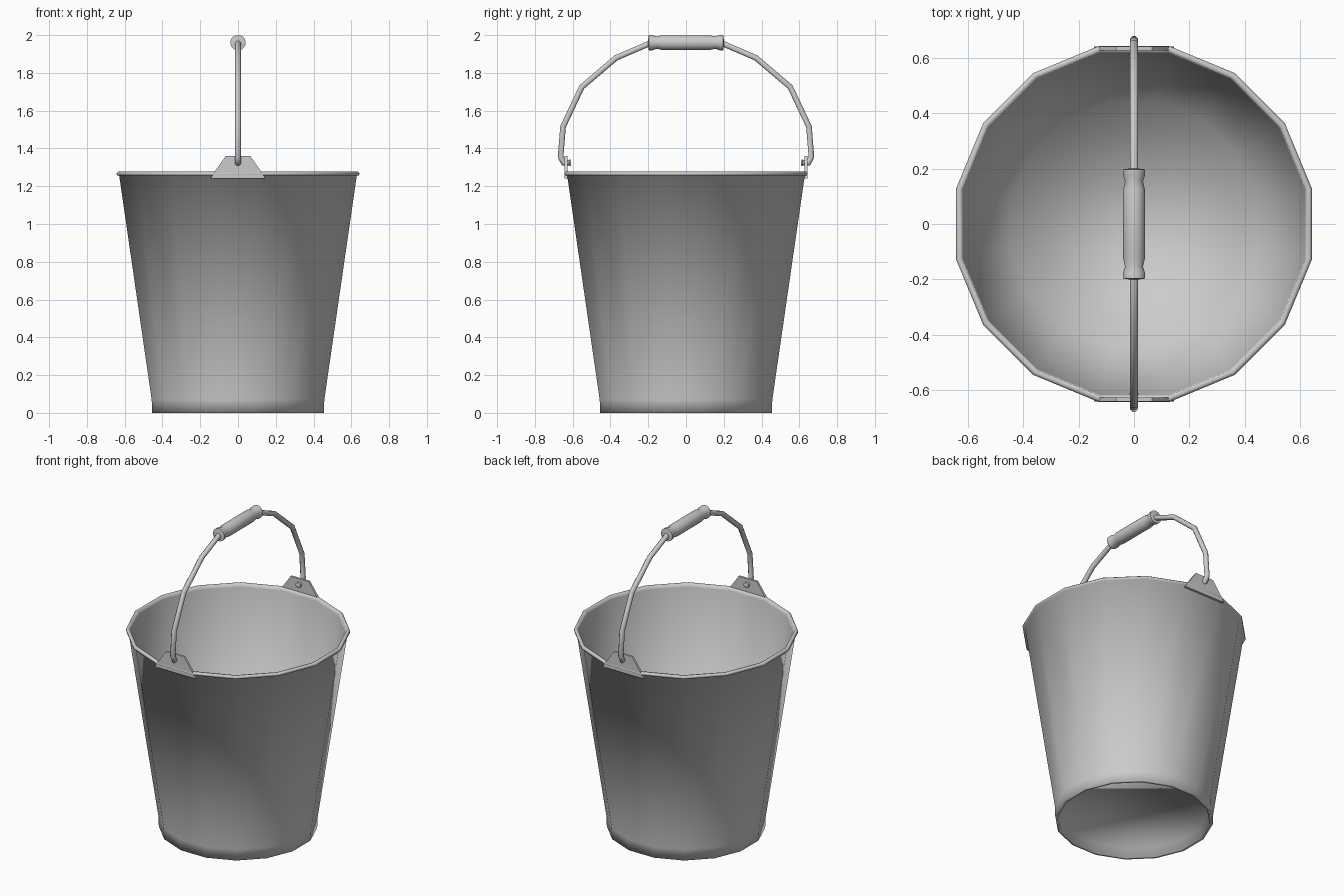
import bpy, bmesh, math
from mathutils import Vector, Matrix

cube = bpy.data.objects.get("Cube")
if cube:
    bpy.data.objects.remove(cube)

metal = bpy.data.materials.new("light grey metal")
metal.use_nodes = True
GREY = (0.6, 0.6, 0.6, 1)
metal.diffuse_color = GREY
metal.node_tree.nodes["Principled BSDF"].inputs["Base Color"].default_value = GREY


def finish(name, bm, angle):
    bmesh.ops.recalc_face_normals(bm, faces=bm.faces)
    mesh = bpy.data.meshes.new(name)
    bm.to_mesh(mesh)
    bm.free()
    mesh.materials.append(metal)
    obj = bpy.data.objects.new(name, mesh)
    bpy.context.collection.objects.link(obj)
    bpy.ops.object.select_all(action="DESELECT")
    obj.select_set(True)
    bpy.context.view_layer.objects.active = obj
    bpy.ops.object.shade_smooth_by_angle(angle=math.radians(angle))
    return obj


def lathe(name, profile, sides, angle, matrix=Matrix()):
    """Spin (radius, height) rings about z and cap both ends."""
    bm = bmesh.new()
    rings = []
    for r, z in profile:
        turn = [2 * math.pi * (i + 0.5) / sides for i in range(sides)]
        rings.append([bm.verts.new((r * math.cos(a), r * math.sin(a), z)) for a in turn])
    for low, high in zip(rings, rings[1:]):
        for i in range(sides):
            j = (i + 1) % sides
            bm.faces.new((low[i], low[j], high[j], high[i]))
    bm.faces.new(rings[0])
    bm.faces.new(rings[-1])
    bm.transform(matrix)
    return finish(name, bm, angle)


def tube(name, path, radius, sides):
    """Sweep a round section along a path lying in the yz plane."""
    bm = bmesh.new()
    points = [Vector((0, y, z)) for y, z in path]
    rings = []
    for k, p in enumerate(points):
        before = (p - points[k - 1]).normalized() if k else None
        after = (points[k + 1] - p).normalized() if k < len(points) - 1 else None
        along = ((before or after) + (after or before)).normalized()
        stretch = 1 / along.dot(after or before)
        across = along.cross(Vector((1, 0, 0))) * stretch
        ring = []
        for i in range(sides):
            a = 2 * math.pi * (i + 0.5) / sides
            ring.append(bm.verts.new(p + radius * (Vector((math.cos(a), 0, 0)) + across * math.sin(a))))
        rings.append(ring)
    for low, high in zip(rings, rings[1:]):
        for i in range(sides):
            j = (i + 1) % sides
            bm.faces.new((low[i], low[j], high[j], high[i]))
    bm.faces.new(rings[0])
    bm.faces.new(rings[-1])
    return finish(name, bm, 60)


# Bucket shell: recessed base, foot ring, flared wall, rolled rim, inside floor
lathe("bucket", [
    (0.435, 0.06), (0.445, 0.0), (0.463, 0.0), (0.466, 0.07),
    (0.641, 1.255), (0.654, 1.258), (0.656, 1.27), (0.648, 1.277),
    (0.634, 1.275), (0.630, 1.255), (0.452, 0.08),
], 16, 88)

# Bail wire, hooked through an ear at each end
half = [(0.61, 1.325), (0.648, 1.325), (0.664, 1.355), (0.651, 1.515),
        (0.552, 1.725), (0.37, 1.88), (0.19, 1.957)]
tube("bail", half + [(-y, z) for y, z in reversed(half)], 0.016, 8)

# Turned grip
grip = [(0.02, 0.2), (0.041, 0.197), (0.041, 0.178), (0.033, 0.155), (0.040, 0.125)]
lathe("grip", grip + [(r, -z) for r, z in reversed(grip)], 16, 50,
      Matrix.Translation((0, 0, 1.96)) @ Matrix.Rotation(math.pi / 2, 4, "X"))

# Ears and the wire heads inside them
outline = [(0.145, 1.24), (0.125, 1.275), (0.065, 1.36)]
outline += [(-x, z) for x, z in reversed(outline)]
for side, label in ((-1, "front"), (1, "back")):
    bm = bmesh.new()
    face = bm.faces.new([bm.verts.new((x, side * 0.628, z)) for x, z in outline])
    grown = bmesh.ops.extrude_face_region(bm, geom=[face])["geom"]
    moved = [v for v in grown if isinstance(v, bmesh.types.BMVert)]
    bmesh.ops.translate(bm, verts=moved, vec=(0, side * 0.014, 0))
    finish(label + "_ear", bm, 30)
    lathe(label + "_wire_head", [(0.012, -0.007), (0.018, -0.003), (0.018, 0.003), (0.012, 0.007)], 8, 50,
          Matrix.Translation((0, side * 0.615, 1.325)) @ Matrix.Rotation(math.pi / 2, 4, "X"))
